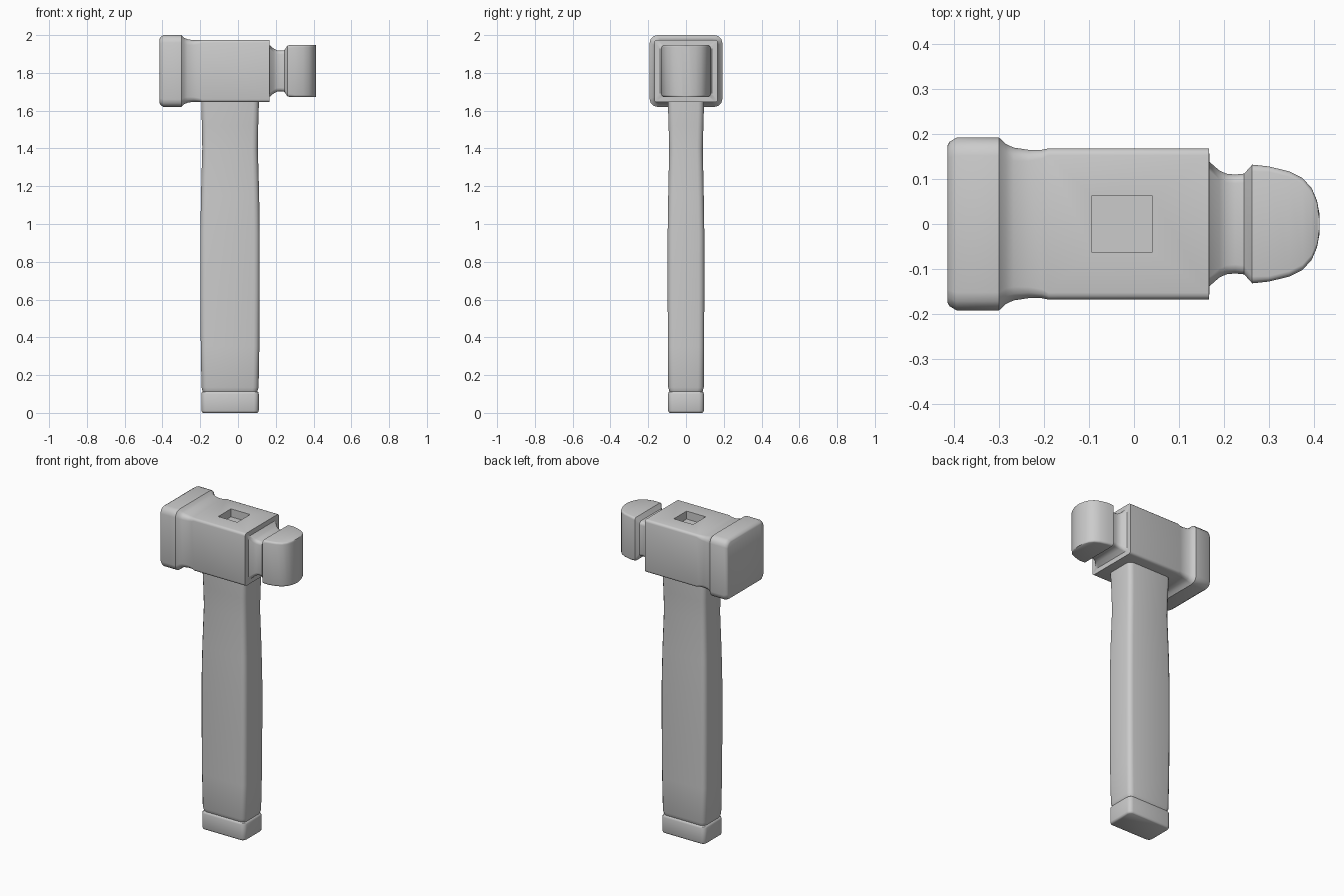
import bpy, bmesh
from math import sin, cos, pi
from mathutils import Vector


def ring(a, b, r, seg=3):
    """Rounded rectangle outline with half sizes a, b and corner radius r."""
    pts = []
    for i, (sx, sy) in enumerate([(1, 1), (-1, 1), (-1, -1), (1, -1)]):
        for k in range(seg + 1):
            t = (i + k / seg) * pi / 2
            pts.append((sx * (a - r) + r * cos(t), sy * (b - r) + r * sin(t)))
    return pts


def loft(name, rows, place, edit=None):
    """Skin a row of rounded rectangles (position, half a, half b, radius)."""
    bm = bmesh.new()
    loops = [[bm.verts.new(place(p, u, v)) for u, v in ring(a, b, r)]
             for p, a, b, r in rows]
    for l0, l1 in zip(loops, loops[1:]):
        n = len(l0)
        for i in range(n):
            bm.faces.new((l0[i], l0[(i + 1) % n], l1[(i + 1) % n], l1[i]))
    bm.faces.new(loops[0][::-1])
    bm.faces.new(loops[-1])
    bmesh.ops.recalc_face_normals(bm, faces=bm.faces)
    if edit:
        edit(bm)
    me = bpy.data.meshes.new(name)
    bm.to_mesh(me)
    bm.free()
    ob = bpy.data.objects.new(name, me)
    bpy.context.collection.objects.link(ob)
    bpy.context.view_layer.objects.active = ob
    ob.select_set(True)
    bpy.ops.object.shade_smooth_by_angle(angle=0.7)
    ob.select_set(False)
    return ob


# Socket recess in the top of the head
def socket(bm):
    bm.faces.ensure_lookup_table()
    top = max((f for f in bm.faces if f.normal.z > 0.99 and
               f.calc_center_median().z > 1.9), key=lambda f: f.calc_area())
    mid = top.calc_center_median()
    for depth in (0, 0.05):
        if depth == 0:
            bmesh.ops.inset_individual(bm, faces=[top], thickness=0.05)
        else:
            bmesh.ops.inset_individual(bm, faces=[top], thickness=0.001)
        for v in top.verts:
            v.co = Vector((0.04 if v.co.x > mid.x or v.co.x > 0.0 else -0.093,
                           0.063 if v.co.y > 0 else -0.063, 1.975 - depth))


# Head: striking face, throat, body, neck and rounded peen
head_rows = [
    (-0.415, 0.175, 0.172, 0.03), (-0.41, 0.183, 0.18, 0.035),
    (-0.395, 0.192, 0.19, 0.04), (-0.30, 0.192, 0.19, 0.04),
    (-0.285, 0.178, 0.176, 0.035), (-0.268, 0.17, 0.168, 0.03),
    (-0.235, 0.165, 0.163, 0.025), (-0.205, 0.165, 0.163, 0.02),
    (-0.19, 0.168, 0.165, 0.015), (0.167, 0.168, 0.165, 0.015),
    (0.168, 0.138, 0.136, 0.02), (0.19, 0.119, 0.118, 0.02),
    (0.205, 0.112, 0.11, 0.02), (0.225, 0.11, 0.108, 0.02),
    (0.245, 0.112, 0.11, 0.02), (0.263, 0.132, 0.136, 0.015),
    (0.30, 0.128, 0.138, 0.012), (0.345, 0.117, 0.138, 0.012),
    (0.375, 0.102, 0.138, 0.012), (0.395, 0.08, 0.138, 0.012),
    (0.407, 0.052, 0.138, 0.012), (0.413, 0.02, 0.138, 0.012)]
loft("head", head_rows, lambda p, u, v: (p, u, 1.81 + v), socket)

# Handle: swelling grip that narrows below the head
grip_rows = [
    (0.108, 0.142, 0.085, 0.025), (0.118, 0.146, 0.089, 0.028),
    (0.135, 0.151, 0.094, 0.03), (0.35, 0.155, 0.096, 0.03),
    (0.65, 0.157, 0.097, 0.03), (0.95, 0.157, 0.097, 0.03),
    (1.15, 0.154, 0.094, 0.03), (1.40, 0.147, 0.089, 0.03),
    (1.52, 0.149, 0.092, 0.03), (1.62, 0.152, 0.095, 0.03),
    (1.70, 0.152, 0.095, 0.03)]
loft("handle", grip_rows, lambda p, u, v: (-0.042 + u, v, p))

# Butt cap at the foot of the handle
cap_rows = [
    (0.0, 0.143, 0.086, 0.02), (0.004, 0.149, 0.092, 0.024),
    (0.012, 0.152, 0.095, 0.026), (0.10, 0.152, 0.095, 0.026),
    (0.11, 0.149, 0.092, 0.024), (0.114, 0.143, 0.086, 0.02)]
loft("handle_butt", cap_rows, lambda p, u, v: (-0.042 + u, v, p))
